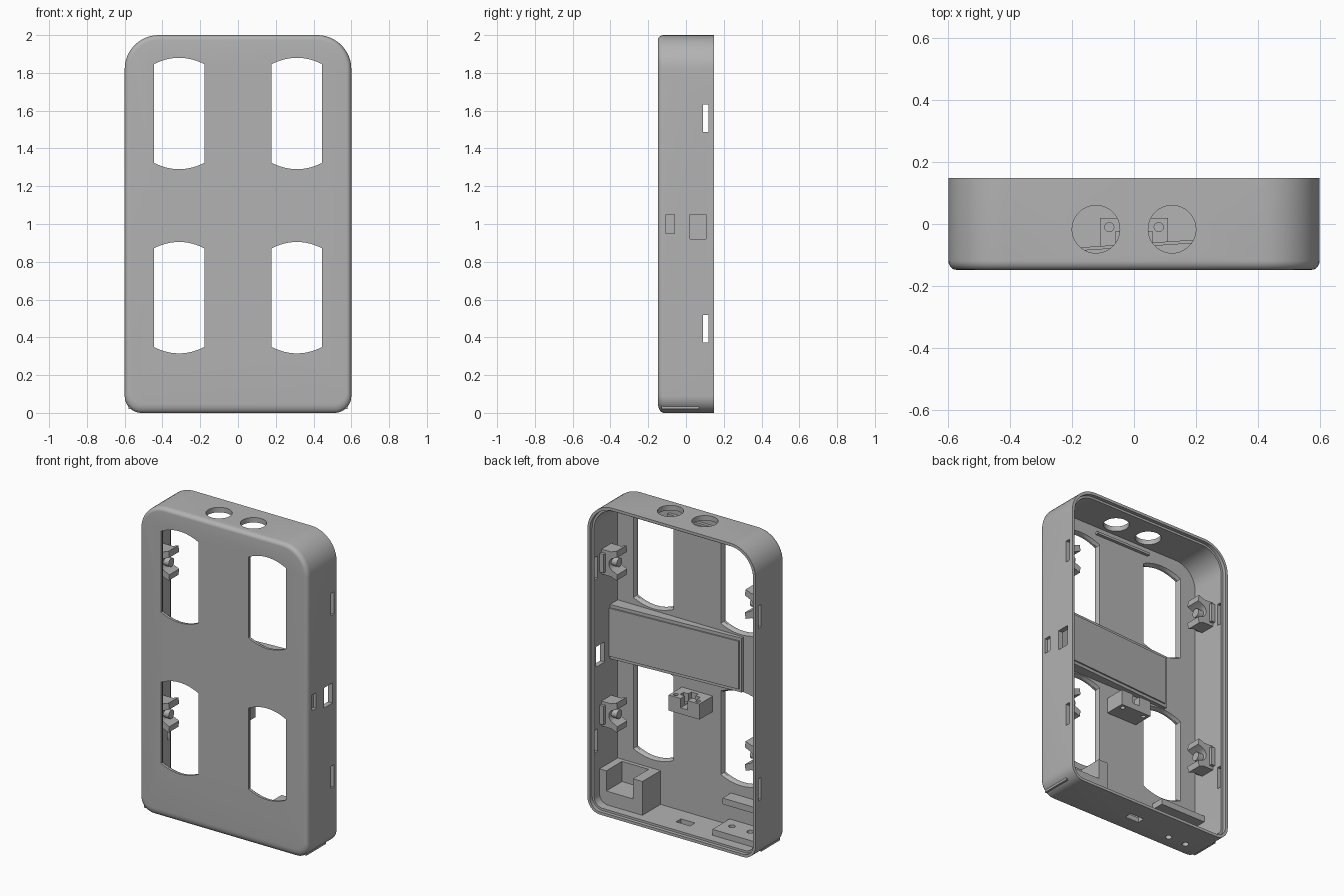
import bpy, bmesh, math
from mathutils import Vector

if "Cube" in bpy.data.objects:
    bpy.data.objects.remove(bpy.data.objects["Cube"])

grey = bpy.data.materials.new("plain grey")
grey.use_nodes = True
COLOUR = (0.45, 0.45, 0.45, 1)
grey.diffuse_color = COLOUR
grey.node_tree.nodes["Principled BSDF"].inputs["Base Color"].default_value = COLOUR


def loft(name, rings):
    """Closed solid through rings of equal length, capped at both ends."""
    bm = bmesh.new()
    rows = [[bm.verts.new(p) for p in ring] for ring in rings]
    n = len(rows[0])
    for a, b in zip(rows, rows[1:]):
        for i in range(n):
            j = (i + 1) % n
            bm.faces.new((a[i], a[j], b[j], b[i]))
    bm.faces.new(rows[0][::-1])
    bm.faces.new(rows[-1])
    bmesh.ops.recalc_face_normals(bm, faces=bm.faces)
    mesh = bpy.data.meshes.new(name)
    bm.to_mesh(mesh)
    bm.free()
    mesh.materials.append(grey)
    obj = bpy.data.objects.new(name, mesh)
    bpy.context.collection.objects.link(obj)
    return obj


def prism(name, points, y0, y1):
    """Extrude an (x, z) profile along y."""
    return loft(name, [[(x, y, z) for x, z in points] for y in (y0, y1)])


def box(name, x0, x1, y0, y1, z0, z1):
    return prism(name, [(x0, z0), (x1, z0), (x1, z1), (x0, z1)], y0, y1)


def cylinder(name, start, end, radius, sides=32):
    start, end = Vector(start), Vector(end)
    turn = (end - start).to_track_quat("Z", "Y")
    circle = [turn @ Vector((radius * math.cos(a), radius * math.sin(a), 0))
              for a in (math.tau * i / sides for i in range(sides))]
    return loft(name, [[c + p for c in circle] for p in (start, end)])


def activate(obj):
    bpy.ops.object.select_all(action="DESELECT")
    obj.select_set(True)
    bpy.context.view_layer.objects.active = obj


def cut(obj, cutters):
    activate(obj)
    for cutter in cutters:
        cutter.hide_render = True
        mod = obj.modifiers.new("cut", "BOOLEAN")
        mod.operation, mod.solver, mod.object = "DIFFERENCE", "EXACT", cutter
        bpy.ops.object.modifier_apply(modifier=mod.name)
        bpy.data.objects.remove(cutter)


def smooth(obj):
    activate(obj)
    bpy.ops.object.shade_smooth_by_angle(angle=math.radians(30))


def outline(y, inset, foot):
    """Case outline with large top corners and small bottom corners."""
    pts = []
    for quarter, (sx, top) in enumerate([(1, 1), (-1, 1), (-1, 0), (1, 0)]):
        full = 0.18 if top else 0.09
        r = full - inset
        cx = sx * (0.6 - full)
        cz = 2 - full if top else foot + r
        for i in range(13):
            a = math.pi / 2 * (quarter + i / 12)
            pts.append((cx + r * math.cos(a), y, cz + r * math.sin(a)))
    return pts


def window(x, z):
    """Window cutter with arched ends, flaring towards the inside."""
    rings = []
    for y, grow in ((-0.2, 0), (-0.132, 0), (-0.1, 0.018)):
        half, side, rise = 0.134 + grow, 0.261 + grow, 0.034
        arch = [(half * (1 - i / 6), side + rise * (1 - (1 - i / 6) ** 2))
                for i in range(13)]
        shape = arch + [(-px, -pz) for px, pz in arch]
        rings.append([(x + px, y, z + pz) for px, pz in shape])
    return loft("window_cutter", rings)


# Case: rounded front edge, open back with a stepped rim
FRONT, BACK, FLOOR = -0.148, 0.148, -0.115
rings = []
for step in range(7):
    a = math.pi / 2 * step / 6
    rings.append(outline(FRONT + 0.03 * (1 - math.cos(a)),
                         0.025 * (1 - math.sin(a)), 0.05 * (1 - math.sin(a))))
for y, inset in ((BACK, 0), (BACK, 0.018), (0.125, 0.018),
                 (0.125, 0.032), (FLOOR, 0.032)):
    rings.append(outline(y, inset, inset))
case = loft("case", rings)

# Openings in the case
cutters = [window(x, z) for x in (-0.312, 0.312) for z in (0.61, 1.585)]
for z in (0.445, 1.56):
    cutters += [box("side_slot", min(s * 0.5, s * 0.7), max(s * 0.5, s * 0.7),
                    0.09, 0.12, z - 0.072, z + 0.072) for s in (-1, 1)]
cutters += [box("switch_hole", 0.5, 0.7, -0.105, -0.06, 0.95, 1.05),
            box("plug_hole", 0.5, 0.7, 0.02, 0.105, 0.92, 1.05),
            box("bottom_port", -0.05, 0.05, -0.02, 0.03, -0.1, 0.1)]
for x in (-0.123, 0.123):
    cutters.append(cylinder("top_hole", (x, -0.017, 1.9), (x, -0.017, 2.1), 0.077, 48))
for x in (-0.3, -0.43):
    cutters.append(cylinder("bottom_hole", (x, -0.04, -0.1), (x, -0.04, 0.1), 0.02))
cut(case, cutters)
smooth(case)

# Sloping cross bar between the windows
bar = [(0.58, -0.13), (0.58, -0.035), (-0.33, -0.095), (-0.33, -0.13)]
loft("cross_bar", [[(x, y, z) for x, y in bar] for z in (0.92, 1.27)])
lip = [(0.57, -0.04), (0.57, -0.026), (-0.315, -0.085), (-0.315, -0.1)]
loft("cross_bar_panel", [[(x, y, z) for x, y in lip] for z in (0.94, 1.25)])

# Screw bracket below the cross bar
bracket = box("screw_bracket", -0.11, 0.11, -0.13, 0.02, 0.73, 0.83)
cutters = [box("bracket_groove", -0.025, 0.025, -0.09, 0.1, 0.77, 0.9),
           box("bracket_slot", -0.06, 0.06, -0.06, -0.025, 0.775, 0.91)]
cutters += [cylinder("bracket_hole", (x, -0.01, 0.7), (x, -0.01, 0.9), 0.015, 16)
            for x in (-0.08, 0.08)]
cut(bracket, cutters)

# Spring clips on both side walls, one pair per window height
for s, side in ((1, "left"), (-1, "right")):
    for z, level in ((0.6, "lower"), (1.58, "upper")):
        tag = side + "_" + level
        hook = [(0.58, -0.08), (0.5, -0.08), (0.46, -0.095), (0.455, -0.055)]
        hook += [(0.47 + 0.045 * math.cos(a), 0.045 * math.sin(a))
                 for a in (math.radians(-60 + 15 * i) for i in range(9))]
        hook += [(0.455, 0.055), (0.46, 0.095), (0.5, 0.08), (0.58, 0.08)]
        clip = prism(tag + "_clip", [(s * x, z + h) for x, h in hook], -0.05, 0.05)
        smooth(clip)
        pin = cylinder(tag + "_pin", (s * 0.58, 0, z), (s * 0.475, 0, z), 0.028, 20)
        smooth(pin)
        box(tag + "_clip_foot", *sorted((s * 0.58, s * 0.54)), -0.08, 0.07, z - 0.06, z + 0.06)

# U-shaped cradle in the lower left corner
cradle = box("cradle", 0.262, 0.58, -0.13, 0.07, 0.02, 0.25)
cut(cradle, [box("cradle_notch", 0.33, 0.52, -0.09, 0.2, 0.12, 0.4)])

# Shelf and screw pad in the lower right corner
box("shelf", -0.58, -0.24, -0.13, -0.03, 0.2, 0.24)
pad = box("screw_pad", -0.58, -0.23, -0.13, 0.06, 0.02, 0.07)
cut(pad, [cylinder("pad_hole", (x, -0.04, 0), (x, -0.04, 0.2), 0.02)
          for x in (-0.3, -0.43)])

# Thin rib inside near the top
box("top_rib", -0.2, 0.2, -0.12, -0.095, 1.915, 1.93)
